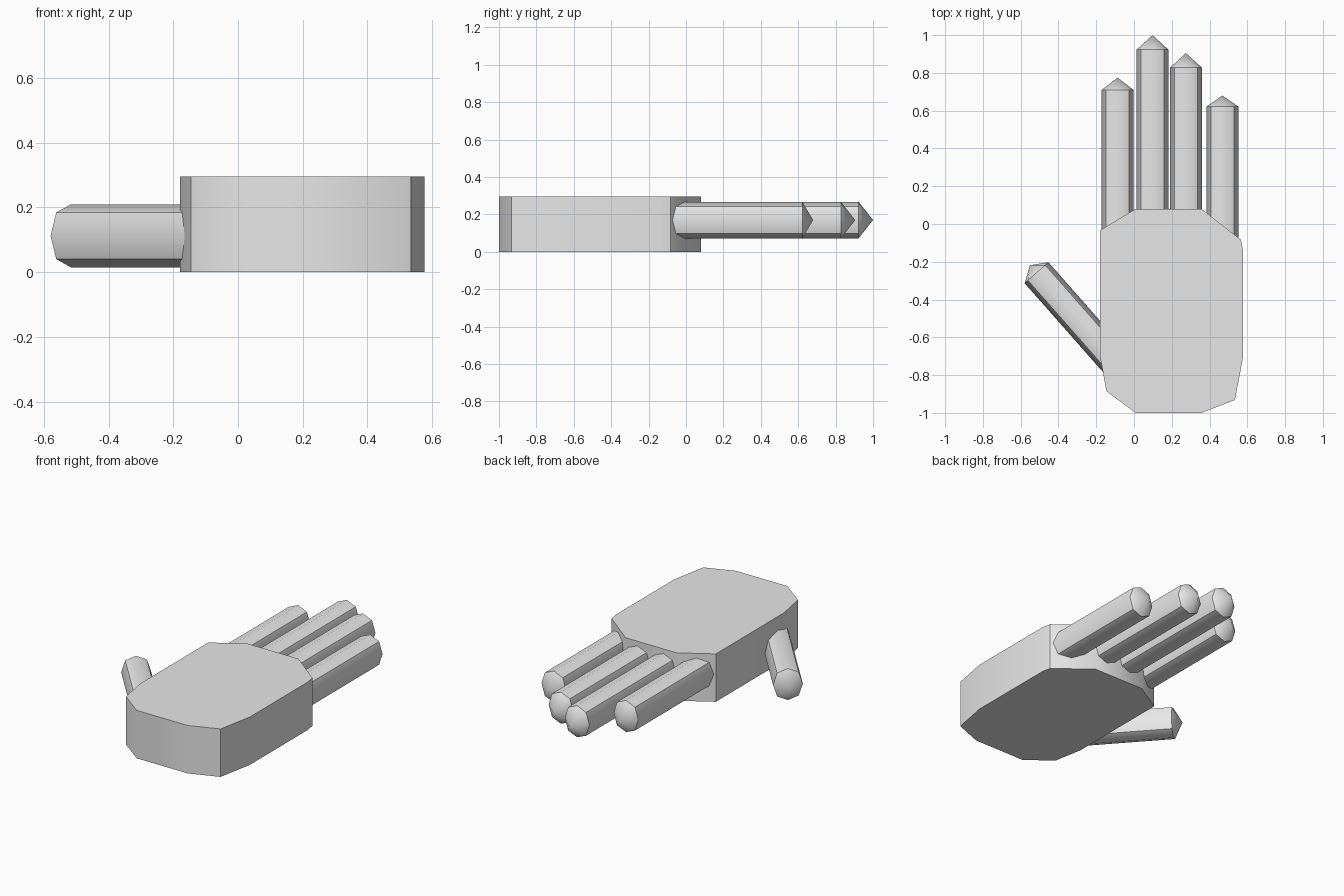
import bpy, bmesh, math
from mathutils import Matrix, Vector

cube = bpy.data.objects.get("Cube")
if cube:
    bpy.data.objects.remove(cube, do_unlink=True)

GREY = (0.8, 0.8, 0.8, 1)
skin = bpy.data.materials.new("plain_grey")
skin.use_nodes = True
skin.diffuse_color = GREY
skin.node_tree.nodes["Principled BSDF"].inputs["Base Color"].default_value = GREY


def finish(name, bm, angle):
    """Turn a bmesh into a shaded object."""
    bmesh.ops.recalc_face_normals(bm, faces=bm.faces)
    mesh = bpy.data.meshes.new(name)
    bm.to_mesh(mesh)
    bm.free()
    mesh.materials.append(skin)
    obj = bpy.data.objects.new(name, mesh)
    bpy.context.collection.objects.link(obj)
    bpy.ops.object.select_all(action='DESELECT')
    obj.select_set(True)
    bpy.context.view_layer.objects.active = obj
    bpy.ops.object.shade_smooth_by_angle(angle=math.radians(angle))
    return obj


# Palm: extruded outline
PALM_HEIGHT = 0.296
outline = [(-0.18, -0.034), (0.008, 0.08), (0.357, 0.08), (0.566, -0.083),
           (0.577, -0.14), (0.577, -0.706), (0.534, -0.932), (0.357, -1),
           (0.008, -1), (-0.146, -0.885), (-0.18, -0.7)]
bm = bmesh.new()
base = bm.faces.new([bm.verts.new((x, y, 0)) for x, y in outline])
top = bmesh.ops.extrude_face_region(bm, geom=[base])
bmesh.ops.translate(bm, vec=(0, 0, PALM_HEIGHT),
                    verts=[v for v in top["geom"] if isinstance(v, bmesh.types.BMVert)])
finish("palm", bm, 40)

# Digit cross-section: an eight-sided oval with points on its axes
HALF_W, HALF_H = 0.084, 0.0975
CORNER = (0.061, 0.072)
section = [(HALF_W, 0), CORNER, (0, HALF_H), (-CORNER[0], CORNER[1]),
           (-HALF_W, 0), (-CORNER[0], -CORNER[1]), (0, -HALF_H), (CORNER[0], -CORNER[1])]


def digit(name, end, length, tip, turn=0):
    """Prism that ends at the given point, with a pointed tip beyond it."""
    bm = bmesh.new()
    back = [bm.verts.new((x, -length, z)) for x, z in section]
    front = [bm.verts.new((x, 0, z)) for x, z in section]
    apex = bm.verts.new((0, tip, 0))
    bm.faces.new(back)
    for i in range(len(section)):
        j = (i + 1) % len(section)
        bm.faces.new((back[i], back[j], front[j], front[i]))
        bm.faces.new((front[i], front[j], apex))
    bm.transform(Matrix.Translation(Vector(end)) @ Matrix.Rotation(turn, 4, 'Z'))
    finish(name, bm, 46)


# Fingers: centre x, end of the straight part, point length
FINGER_Z = 0.17
ROOT_Y = -0.15
for name, x, y, tip in [("index_finger", -0.087, 0.71, 0.065),
                        ("middle_finger", 0.098, 0.923, 0.077),
                        ("ring_finger", 0.275, 0.828, 0.077),
                        ("little_finger", 0.468, 0.622, 0.058)]:
    digit(name, (x, y, FINGER_Z), y - ROOT_Y, tip)

# Thumb: same shape, turned outward and set lower
digit("thumb", (-0.516, -0.258, 0.1125), 0.74, 0.053, math.radians(41.4))
